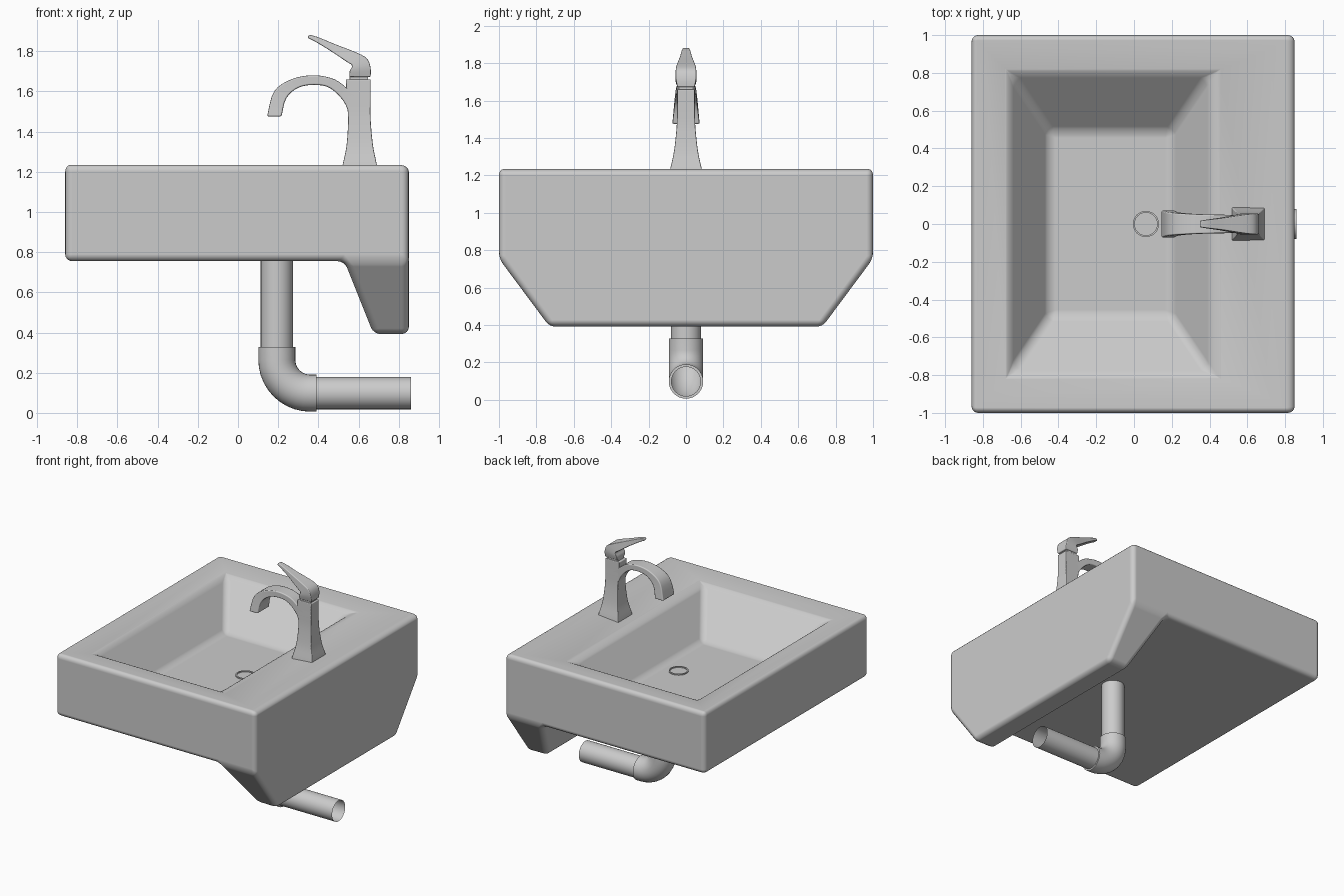
import bpy, bmesh
from math import sin, cos, pi

if "Cube" in bpy.data.objects:
    bpy.data.objects.remove(bpy.data.objects["Cube"])


def finish(bm, name, bevel=0.0, segs=3, angle=0.5):
    bmesh.ops.recalc_face_normals(bm, faces=bm.faces[:])
    me = bpy.data.meshes.new(name)
    bm.to_mesh(me)
    bm.free()
    ob = bpy.data.objects.new(name, me)
    bpy.context.collection.objects.link(ob)
    if bevel:
        for p in me.polygons:
            p.use_smooth = True
        m = ob.modifiers.new("round", 'BEVEL')
        m.width, m.segments = bevel, segs
        m.limit_method, m.angle_limit = 'ANGLE', angle
        m.harden_normals = True
    else:
        bpy.context.view_layer.objects.active = ob
        ob.select_set(True)
        bpy.ops.object.shade_smooth_by_angle(angle=0.7)
        ob.select_set(False)
    return ob


def bridge(bm, a, b):
    n = len(a)
    for i in range(n):
        j = (i + 1) % n
        bm.faces.new((a[i], a[j], b[j], b[i]))


def rect(bm, x0, x1, hy, z):
    return [bm.verts.new(c) for c in ((x0, -hy, z), (x1, -hy, z), (x1, hy, z), (x0, hy, z))]


# Basin: block with sunken bowl and a tapered apron under the back
bm = bmesh.new()
rings = [rect(bm, *r) for r in ((-.86, .85, 1, 1.235), (-.79, .73, .93, 1.233),
                                (-.66, .41, .80, 1.208), (-.45, .20, .49, .93))]
for a, b in zip(rings, rings[1:]):
    bridge(bm, a, b)
bm.faces.new(rings[-1])
t = rings[0]
lo = rect(bm, -.86, .85, 1, .755)
s0, s1 = (bm.verts.new((.53, y, .755)) for y in (-1, 1))
ap = rect(bm, .675, .85, .73, .392)
for f in ((t[0], t[1], lo[1], s0, lo[0]), (t[3], t[2], lo[2], s1, lo[3]),
          (t[0], t[3], lo[3], lo[0]), (lo[0], s0, s1, lo[3]),
          (t[1], t[2], lo[2], ap[2], ap[1], lo[1]),
          (s0, lo[1], ap[1], ap[0]), (s1, lo[2], ap[2], ap[3]),
          (s0, ap[0], ap[3], s1), tuple(ap)):
    bm.faces.new(f)
finish(bm, "basin", .035, 4, .4)


def loft(name, secs, steps=4, bevel=.008):
    """Smooth loft through sections (xa, za, xb, zb, half_width)."""
    pts = []
    for i in range(len(secs) - 1):
        p0, p1, p2, p3 = (secs[max(0, min(len(secs) - 1, i + k))] for k in (-1, 0, 1, 2))
        for s in range(steps):
            u = s / steps
            pts.append([.5 * (2 * b + (c - a) * u + (2 * a - 5 * b + 4 * c - d) * u * u
                              + (3 * b - a - 3 * c + d) * u ** 3)
                        for a, b, c, d in zip(p0, p1, p2, p3)])
    pts.append(secs[-1])
    bm = bmesh.new()
    rs = [[bm.verts.new(c) for c in ((xa, -h, za), (xb, -h, zb), (xb, h, zb), (xa, h, za))]
          for xa, za, xb, zb, h in pts]
    for a, b in zip(rs, rs[1:]):
        bridge(bm, a, b)
    bm.faces.new(rs[0])
    bm.faces.new(rs[-1])
    return finish(bm, name, bevel, 2, .7)


# Faucet
loft("faucet_column", [(.515, 1.20, .695, 1.20, .09), (.522, 1.24, .69, 1.24, .083),
                       (.54, 1.33, .672, 1.33, .064), (.548, 1.46, .66, 1.46, .05),
                       (.54, 1.57, .66, 1.57, .047), (.537, 1.66, .66, 1.66, .046)])
loft("faucet_neck", [(.555, 1.65, .648, 1.65, .04), (.555, 1.685, .648, 1.685, .04)], 1, .004)
loft("faucet_spout", [(.56, 1.43, .60, 1.58, .047), (.535, 1.535, .55, 1.61, .047),
                      (.46, 1.615, .48, 1.66, .049), (.38, 1.632, .38, 1.68, .051),
                      (.30, 1.618, .27, 1.662, .055), (.24, 1.565, .18, 1.60, .062),
                      (.217, 1.475, .145, 1.475, .073)])
loft("faucet_handle", [(.555, 1.672, .66, 1.672, .046), (.556, 1.70, .66, 1.718, .055),
                       (.568, 1.728, .642, 1.763, .055), (.54, 1.748, .59, 1.793, .05),
                       (.45, 1.808, .48, 1.836, .033), (.38, 1.85, .395, 1.871, .023),
                       (.346, 1.866, .352, 1.882, .017)], 3, .006)


def tube(name, path, n=32):
    """Round sweep in the xz plane; path = (x, z, tangent angle, radius)."""
    bm = bmesh.new()
    rs = []
    for x, z, a, r in path:
        rs.append([bm.verts.new((x - sin(a) * r * cos(q), r * sin(q), z + cos(a) * r * cos(q)))
                   for q in (2 * pi * i / n for i in range(n))])
    for a, b in zip(rs, rs[1:]):
        bridge(bm, a, b)
    return finish(bm, name)


# Waste pipes and elbow
D = -pi / 2
tube("drain_pipe_vertical", [(.193, .80, D, .08), (.193, .30, D, .08)])
tube("drain_pipe_horizontal", [(.36, .098, 0, .08), (.86, .098, 0, .08)])
arc = [(.36 - .167 * cos(q), .265 - .167 * sin(q), D + q, .092)
       for q in (pi / 2 * i / 10 for i in range(11))]
tube("drain_elbow", [(.193, .327, D, .078), (.193, .327, D, .092)] + arc
     + [(.39, .098, 0, .092), (.39, .098, 0, .078)])

# Drain ring on the bowl floor
tube("drain_ring", [(.063, .92, pi / 2, .069), (.063, .938, pi / 2, .069),
                    (.063, .938, pi / 2, .06), (.063, .92, pi / 2, .06)])
